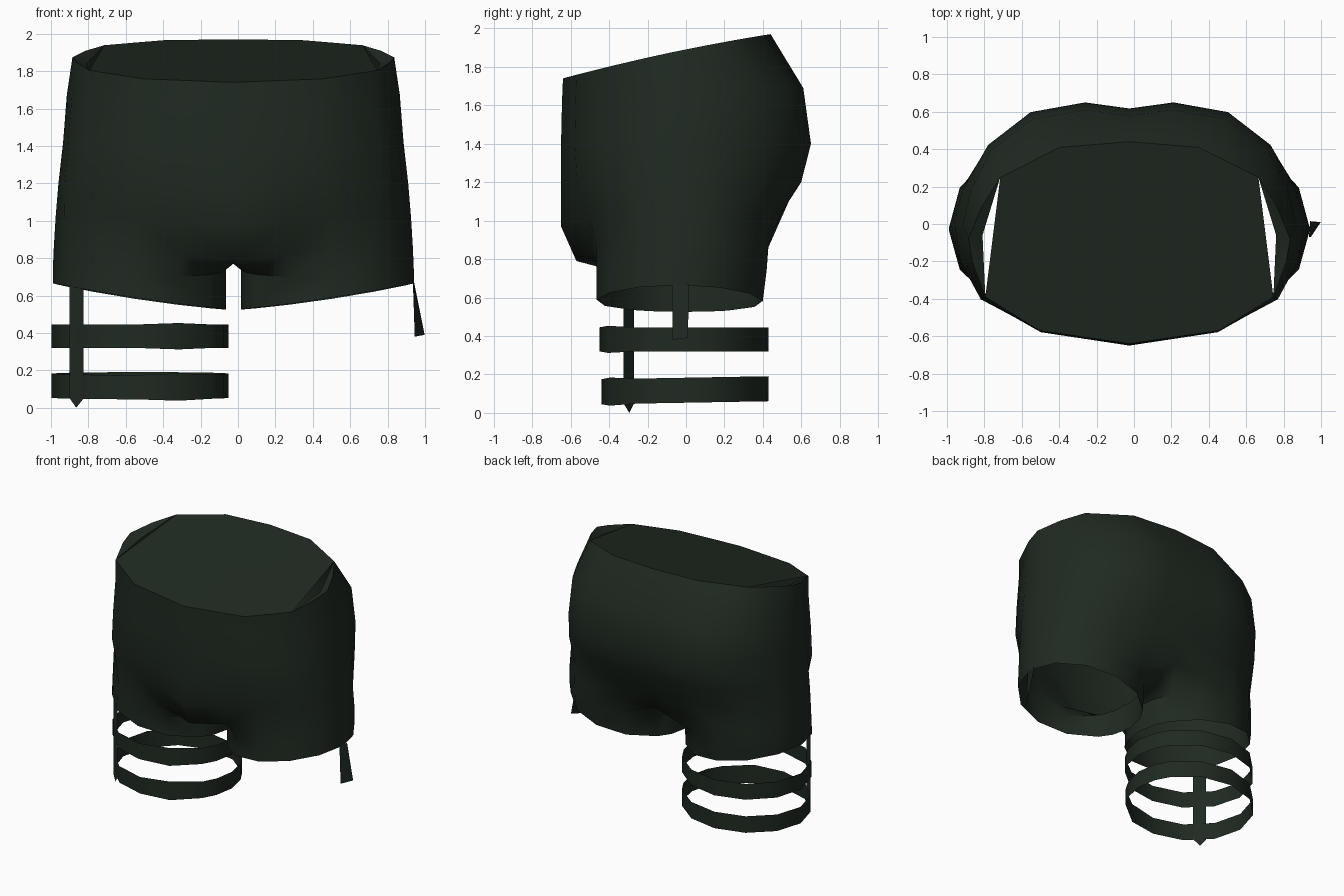
import bpy, bmesh, math

cube = bpy.data.objects.get("Cube")
if cube:
    bpy.data.objects.remove(cube, do_unlink=True)

CENTRE = -0.025

fabric = bpy.data.materials.new("dark green fabric")
fabric.use_nodes = True
colour = (0.014, 0.023, 0.015, 1)
fabric.diffuse_color = colour
shader = fabric.node_tree.nodes["Principled BSDF"]
shader.inputs["Base Color"].default_value = colour
shader.inputs["Roughness"].default_value = 0.9


def finish(name, bm, mirror=False):
    bmesh.ops.recalc_face_normals(bm, faces=bm.faces[:])
    mesh = bpy.data.meshes.new(name)
    bm.to_mesh(mesh)
    bm.free()
    mesh.materials.append(fabric)
    obj = bpy.data.objects.new(name, mesh)
    bpy.context.collection.objects.link(obj)
    obj.location.x = CENTRE
    bpy.ops.object.select_all(action="DESELECT")
    obj.select_set(True)
    bpy.context.view_layer.objects.active = obj
    bpy.ops.object.shade_smooth_by_angle(angle=math.radians(50))
    if mirror:
        obj.modifiers.new("Mirror", "MIRROR").merge_threshold = 0.002


def bridge(bm, lower, upper, closed=False):
    count = len(lower)
    for i in range(count if closed else count - 1):
        j = (i + 1) % count
        bm.faces.new((lower[i], lower[j], upper[j], upper[i]))


# Rounded leg outline: front, around the outside, back, then the inside
ANGLES = [-145 + 29 * i for i in range(11)] + [160, 180, 200]


def leg_outline(inner, outer, front, back):
    points = []
    for angle in ANGLES:
        c, s = math.cos(math.radians(angle)), math.sin(math.radians(angle))
        x = (inner + outer) / 2 + c * (outer - inner) / 2
        y = (front + back) / 2 + s * (back - front) / 2
        points.append((x, y))
    return points


# Half outlines of the waist and hips, from front centre to back centre
WAIST = [(0, -0.64), (0.24, -0.605), (0.48, -0.57), (0.77, -0.39), (0.84, -0.2),
         (0.86, -0.08), (0.79, 0.09), (0.69, 0.25), (0.53, 0.33), (0.37, 0.41), (0, 0.44)]
HIP = [(0, -1), (0.26, -0.945), (0.52, -0.89), (0.86, -0.62), (0.97, -0.3),
       (1, 0), (0.95, 0.31), (0.83, 0.65), (0.58, 0.92), (0.26, 1), (0, 0.95)]
# How far each column leaves the hip outline for the leg outline
LEG_PULL = [0, 0.45, 1, 1, 1, 1, 1, 1, 0.9, 0.4, 0]

# front height, back height, half width, front depth, back depth, leg blend
ROWS = [
    (1.62, 1.69, 0.89, 0.645, 0.61, 0),
    (1.4, 1.4, 0.91, 0.65, 0.65, 0),
    (1.16, 1.2, 0.935, 0.65, 0.61, 0.12),
    (0.97, 1.03, 0.95, 0.65, 0.53, 0.7),
    (0.79, 0.88, 0.96, 0.57, 0.46, 1),
]

# Shorts: waist, hips, legs and the waist panel, one half then mirrored
bm = bmesh.new()
waist = []
for x, y in WAIST:
    t = (y + 0.64) / 1.08
    waist.append(bm.verts.new((x, y, 1.74 + 0.23 * t + 0.06 * t * (1 - t))))
rings = [waist]
for front_z, back_z, width, front, back, blend in ROWS:
    leg = leg_outline(0.04, width, -0.465, 0.43)
    ring = []
    for (x, y), (leg_x, leg_y), pull in zip(HIP, leg, LEG_PULL):
        k = blend * pull
        z = front_z + (back_z - front_z) * (y + 1) / 2 + 0.02 * (1 - y * y)
        z += 0.06 * k * max(0, -y)
        depth = y * (front if y < 0 else back)
        ring.append(bm.verts.new((x * width * (1 - k) + leg_x * k,
                                  depth * (1 - k) + leg_y * k, z)))
    rings.append(ring)
for upper, lower in zip(rings, rings[1:]):
    bridge(bm, lower, upper)

# Crotch line joins the hips to the leg tube
crotch = [bm.verts.new((0, y, z)) for y, z in ((0.22, 0.8), (0, 0.77), (-0.33, 0.77))]
previous = rings[-1] + crotch
for hem in (False, True):
    ring = []
    for x, y in leg_outline(0.04, 0.965, -0.465, 0.4 if hem else 0.42):
        z = 0.525 + 0.15 * x * x + 0.1 * y * y if hem else 0.74 + 0.1 * min(0, y)
        ring.append(bm.verts.new((x, y, z)))
    bridge(bm, ring, previous, closed=True)
    previous = ring

# Waist panel with a folded edge and a narrow slit at each side
bm.faces.new(waist[:4] + waist[7:])
fold = bm.verts.new((0.785, -0.06, 1.84))
for a, b in zip(waist[3:7], waist[4:8]):
    bm.faces.new((a, b, fold))
finish("shorts", bm, mirror=True)


# Thigh bands on the right leg
def thigh_band(name, bottom, top, front, back, rise):
    bm = bmesh.new()
    rims = ([], [])
    for i, (x, y) in enumerate(leg_outline(0.025, 0.972, front, back)):
        flare = 0.008 if i == 1 else 0
        lift = rise * (y - front)
        rims[0].append(bm.verts.new((-x, y, bottom + lift - flare)))
        rims[1].append(bm.verts.new((-x, y, top + lift + flare)))
    bridge(bm, rims[0], rims[1], closed=True)
    finish(name, bm)


thigh_band("upper_thigh_band", 0.32, 0.445, -0.45, 0.43, 0)
thigh_band("lower_thigh_band", 0.045, 0.175, -0.44, 0.43, 0.018)


# Flat straps
def strap(name, corners):
    bm = bmesh.new()
    bm.faces.new([bm.verts.new((x - CENTRE, y, z)) for x, y, z in corners])
    finish(name, bm)


strap("right_garter_strap", [
    (-0.9, -0.27, 0.68), (-0.9, -0.27, 0.05), (-0.865, -0.295, 0),
    (-0.825, -0.325, 0.05), (-0.825, -0.325, 0.68)])
strap("left_hanging_strap", [
    (0.935, -0.07, 0.67), (0.945, -0.07, 0.38), (0.998, 0.01, 0.39), (0.942, 0.015, 0.67)])
